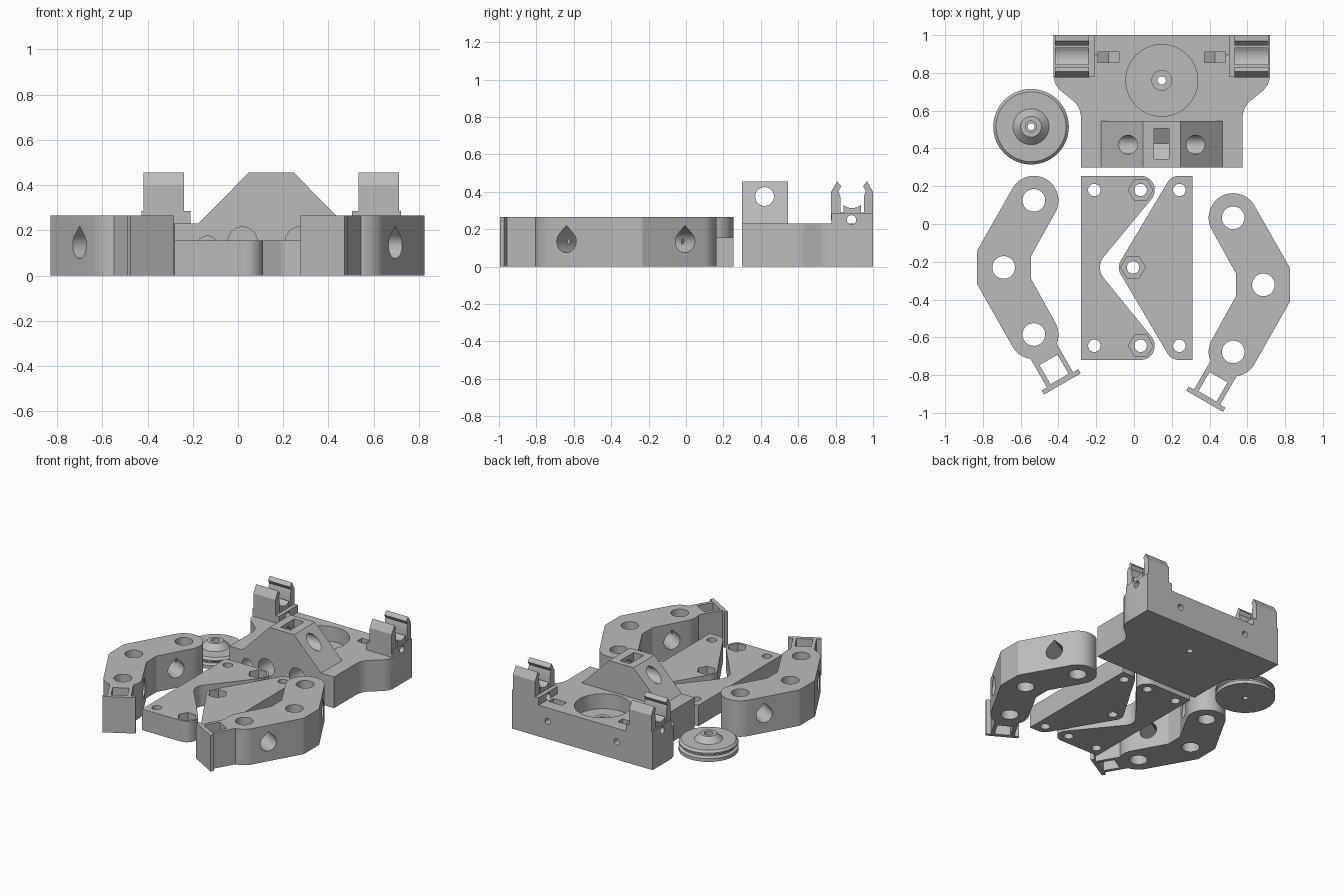
import bpy, bmesh, math
from mathutils import Matrix, Vector

if "Cube" in bpy.data.objects:
    bpy.data.objects.remove(bpy.data.objects["Cube"])

grey = bpy.data.materials.new("plain_grey")
grey.use_nodes = True
grey.diffuse_color = (0.5, 0.5, 0.5, 1)
grey.node_tree.nodes["Principled BSDF"].inputs["Base Color"].default_value = (0.5, 0.5, 0.5, 1)

AXES = {"x": lambda a, b, h: (h, a, b),
        "y": lambda a, b, h: (a, h, b),
        "z": lambda a, b, h: (a, b, h)}


def arc(cx, cy, r, start, end, n=14):
    angles = [math.radians(start + (end - start) * i / n) for i in range(n + 1)]
    return [(cx + r * math.cos(t), cy + r * math.sin(t)) for t in angles]


def circle(cx, cy, r, n=40, start=0):
    return arc(cx, cy, r, start, start + 360, n)[:-1]


def rect(a0, a1, b0, b1):
    return [(a0, b0), (a1, b0), (a1, b1), (a0, b1)]


def new_object(name, bm):
    bmesh.ops.recalc_face_normals(bm, faces=bm.faces)
    mesh = bpy.data.meshes.new(name)
    bm.to_mesh(mesh)
    bm.free()
    mesh.materials.append(grey)
    obj = bpy.data.objects.new(name, mesh)
    bpy.context.collection.objects.link(obj)
    return obj


def prism(name, points, low, high, axis="z"):
    """Extrude a flat outline along an axis."""
    bm = bmesh.new()
    place = AXES[axis]
    face = bm.faces.new([bm.verts.new(place(a, b, low)) for a, b in points])
    top = bmesh.ops.extrude_face_region(bm, geom=[face])["geom"]
    bmesh.ops.translate(bm, vec=Vector(place(0, 0, high - low)),
                        verts=[v for v in top if isinstance(v, bmesh.types.BMVert)])
    return new_object(name, bm)


def combine(obj, tool, operation="DIFFERENCE"):
    tool.hide_render = True
    mod = obj.modifiers.new("combine", "BOOLEAN")
    mod.object, mod.operation, mod.solver = tool, operation, "EXACT"
    bpy.context.view_layer.objects.active = obj
    bpy.ops.object.modifier_apply(modifier=mod.name)
    bpy.data.objects.remove(tool)


def cut(obj, points, low, high, axis="z"):
    combine(obj, prism("cutter", points, low, high, axis))


def add(obj, points, low, high, axis="z"):
    combine(obj, prism("addition", points, low, high, axis), "UNION")


def smooth(obj):
    bpy.ops.object.select_all(action="DESELECT")
    obj.select_set(True)
    bpy.context.view_layer.objects.active = obj
    bpy.ops.object.shade_smooth_by_angle(angle=math.radians(25))


# Base block, symmetric about MID
MID = 0.147
half = [(0.427, 0.30), (0.427, 0.57), (0.435, 0.605), (0.455, 0.64), (0.54, 0.71),
        (0.562, 0.74), (0.574, 0.78), (0.574, 1.0)]
base = prism("base_block", [(MID + a, b) for a, b in half] +
             [(MID - a, b) for a, b in reversed(half)], 0, 0.23)

# Sloped front tower
add(base, [(MID + a, b) for a, b in
           [(-0.322, 0.2), (0.322, 0.2), (0.322, 0.23), (0.1, 0.455), (-0.1, 0.455), (-0.322, 0.23)]],
    0.30, 0.545, "y")

# Snap clips on raised pads
prong = [(0.112, 0.25), (0.112, 0.40), (0.08, 0.456), (0.058, 0.43), (0.073, 0.405),
         (0.063, 0.375), (0.063, 0.29), (0.047, 0.29), (0.047, 0.33)]
seat_curve = arc(0, 0.385, 0.072, 230, 310, 8)
CLIP_Y = 0.888
clip = ([(CLIP_Y - a, b) for a, b in prong] + [(CLIP_Y + a, b) for a, b in seat_curve] +
        [(CLIP_Y + a, b) for a, b in reversed(prong)])
for side in (-1, 1):
    pad = sorted((MID + side * 0.574, MID + side * 0.357))
    add(base, rect(*pad, 0.777, 1.0), 0.2, 0.285)
    jaw = sorted((MID + side * 0.565, MID + side * 0.385))
    add(base, clip, *jaw, "x")
    pin = sorted((MID + side * 0.6, MID + side * 0.34))
    cut(base, circle(0.885, 0.25, 0.025, 24), *pin, "x")

# Round pocket with centre boss and through hole
cut(base, circle(MID, 0.76, 0.19, 64), 0.12, 0.3)
add(base, circle(MID, 0.76, 0.055, 32), 0.1, 0.14)
cut(base, circle(MID, 0.76, 0.022, 24), -0.1, 0.3)

# Tower cross hole and its nut trap
cut(base, circle(0.42, 0.375, 0.05), -0.3, 0.6, "x")
nut = arc(0.425, 0.375, 0.092, 210, 330, 2)
cut(base, nut + [(0.505, 0.5), (0.345, 0.5)], 0.105, 0.185, "x")

# Front sockets, long bolt holes and rear nut traps
for side in (-1, 1):
    cut(base, circle(MID + side * 0.127, 0.15, 0.065), 0.2, 0.5, "y")
    bolt = MID + side * 0.282
    cut(base, circle(bolt, 0.13, 0.045), 0.2, 0.7, "y")
    cut(base, circle(bolt, 0.13, 0.022, 24), 0.6, 1.1, "y")
    cut(base, arc(bolt, 0.13, 0.0635, 210, 330, 2) + [(bolt + 0.055, 0.3), (bolt - 0.055, 0.3)],
        0.855, 0.91, "y")
smooth(base)


# Linkage arms
def build_arm(name):
    x, top, mid, low = -0.53, 0.125, -0.23, -0.585
    u, v = Vector((0.5, -0.866)), Vector((0.866, 0.5))

    def tail(a, b):
        return tuple(Vector((x, low)) + u * a + v * b)

    flange = [(0.277, -0.08), (0.277, -0.112), (0.302, -0.112),
              (0.302, 0.112), (0.277, 0.112), (0.277, 0.08)]
    outline = (arc(x, top, 0.13, -30, 150, 24) + [(-0.83, -0.14), (-0.83, -0.32)] +
               arc(x, low, 0.13, 210, 262) + [tail(*p) for p in flange] +
               arc(x, low, 0.13, 338, 390) + [(-0.545, -0.29), (-0.545, -0.17)])
    arm = prism(name, outline, 0, 0.265)
    for cx, cy in ((x, top), (-0.69, mid), (x, low)):
        cut(arm, circle(cx, cy, 0.06), -0.1, 0.4)
    cut(arm, [tail(*p) for p in rect(0.155, 0.272, -0.055, 0.055)], -0.1, 0.4)
    # Teardrop holes square to each slanted side
    drop = arc(0, 0, 0.06, 135, 405, 30) + [(0, 0.085)]
    for side in (-1, 1):
        tool = prism("cutter", drop, -0.1, 0.45, "x")
        turn = Matrix.Rotation(math.radians(-30 * side), 4, "Z")
        tool.data.transform(Matrix.Translation((-0.697, mid + side * 0.315, 0.135)) @ turn)
        combine(arm, tool)
    return arm


right_arm = build_arm("right_arm")
left_arm = build_arm("left_arm")
left_arm.data.transform(Matrix.Translation((-0.005, -0.092, 0)) @ Matrix.Diagonal((-1, 1, 1, 1)))
left_arm.data.flip_normals()
smooth(right_arm)
smooth(left_arm)


# Flat link plates with screw holes and nut pockets
def build_plate(name, outline, screws, nuts):
    plate = prism(name, outline, 0, 0.155)
    for cx, cy in nuts:
        cut(plate, circle(cx, cy, 0.065, 6), 0.09, 0.3)
    for cx, cy in screws + nuts:
        cut(plate, circle(cx, cy, 0.033, 28), -0.1, 0.3)
    smooth(plate)


R, TOP, LOW = 0.075, 0.18, -0.645
build_plate("notched_plate",
            [(-0.28, 0.255), (-0.28, -0.72)] + arc(0.035, LOW, R, -90, 41) +
            arc(-0.09, -0.23, 0.09, 221, 139) + arc(0.035, TOP, R, -41, 90),
            [(-0.21, TOP), (-0.21, LOW)], [(0.035, TOP), (0.035, LOW)])
build_plate("triangle_plate",
            [(0.31, -0.72), (0.31, 0.255)] + arc(0.24, TOP, R, 90, 143) +
            arc(-0.005, -0.23, R, 143, 217) + arc(0.24, LOW, R, 217, 270),
            [(0.24, TOP), (0.24, LOW)], [(-0.005, -0.23)])

# Grooved pulley, spun from a closed profile
profile = [(0.018, 0), (0.2, 0), (0.2, 0.025), (0.182, 0.035), (0.182, 0.045), (0.2, 0.055),
           (0.2, 0.065), (0.185, 0.08), (0.095, 0.08), (0.055, 0.12), (0.03, 0.12),
           (0.03, 0.09), (0.018, 0.09)]
bm = bmesh.new()
ring = [bm.verts.new((r, 0, z)) for r, z in profile]
edges = [bm.edges.new((ring[i - 1], ring[i])) for i in range(len(ring))]
bmesh.ops.spin(bm, geom=ring + edges, cent=(0, 0, 0), axis=(0, 0, 1),
               angle=math.tau, steps=64, use_merge=True)
bmesh.ops.remove_doubles(bm, verts=bm.verts, dist=0.0001)
bmesh.ops.translate(bm, vec=(-0.545, 0.515, 0), verts=bm.verts)
smooth(new_object("pulley", bm))
